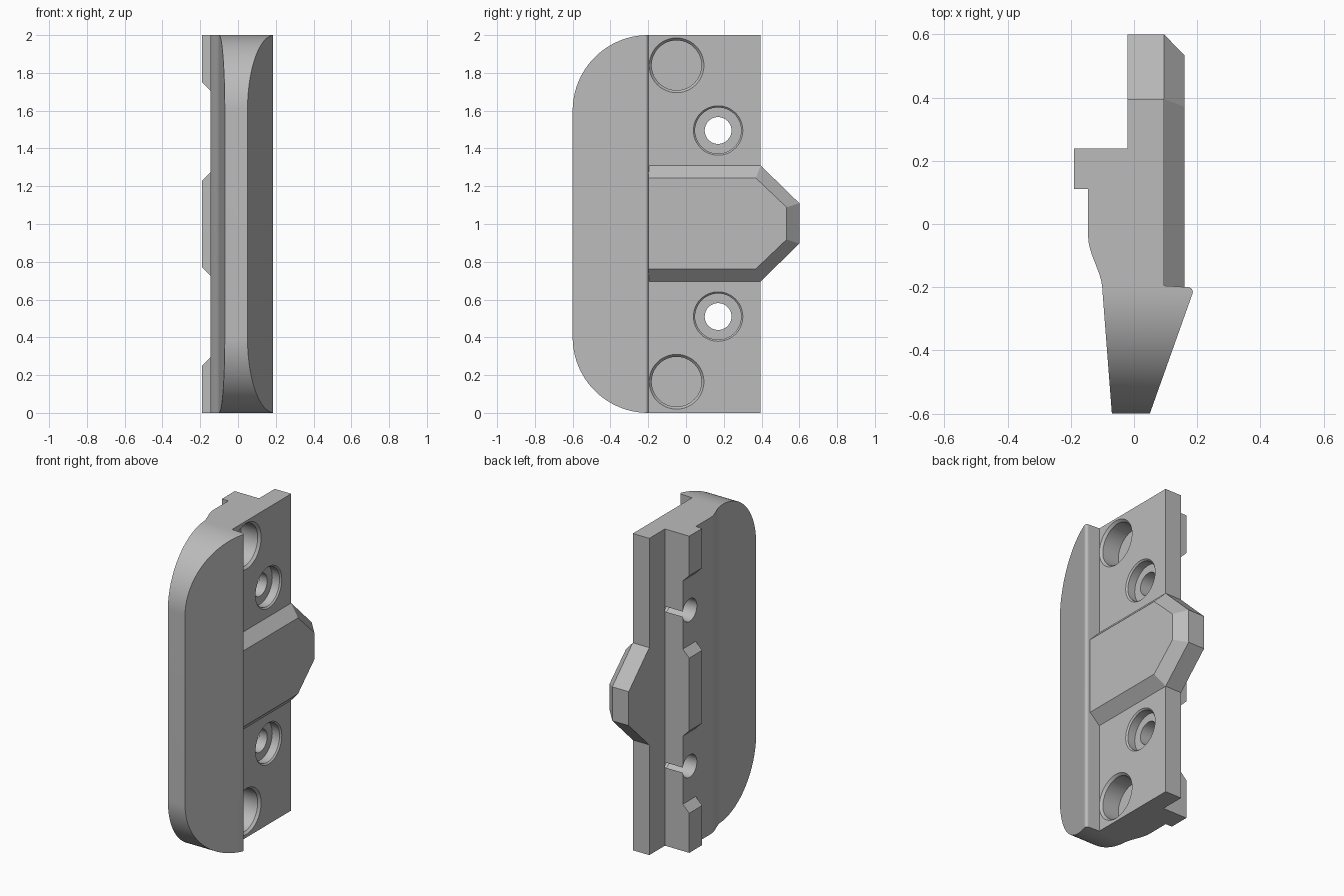
import bpy, bmesh, math
from mathutils import Vector

cube = bpy.data.objects.get("Cube")
if cube:
    bpy.data.objects.remove(cube, do_unlink=True)

grey = bpy.data.materials.new("plain grey")
grey.use_nodes = True
COLOUR = (0.5, 0.5, 0.5, 1)
grey.diffuse_color = COLOUR
grey.node_tree.nodes["Principled BSDF"].inputs["Base Color"].default_value = COLOUR


def loft(name, loops):
    """Closed solid through matching loops of points."""
    bm = bmesh.new()
    rings = [[bm.verts.new(p) for p in loop] for loop in loops]
    for a, b in zip(rings, rings[1:]):
        for i in range(len(a)):
            j = (i + 1) % len(a)
            bm.faces.new((a[i], a[j], b[j], b[i]))
    bm.faces.new(rings[0])
    bm.faces.new(rings[-1])
    bmesh.ops.recalc_face_normals(bm, faces=bm.faces)
    mesh = bpy.data.meshes.new(name)
    bm.to_mesh(mesh)
    bm.free()
    mesh.materials.append(grey)
    obj = bpy.data.objects.new(name, mesh)
    bpy.context.collection.objects.link(obj)
    return obj


def combine(target, tool, operation):
    """Apply a boolean and discard the tool."""
    mod = target.modifiers.new(operation, 'BOOLEAN')
    mod.object, mod.operation, mod.solver = tool, operation, 'EXACT'
    bpy.context.view_layer.objects.active = target
    bpy.ops.object.modifier_apply(modifier=mod.name)
    bpy.data.objects.remove(tool, do_unlink=True)


def arc(cx, cy, r, start, end, steps):
    angles = [math.radians(start + (end - start) * i / steps) for i in range(steps + 1)]
    return [(cx + r * math.cos(a), cy + r * math.sin(a)) for a in angles]


def bore(y, z, steps):
    """Stepped round cutter along x, from (x, radius) steps."""
    return loft("bore", [[(x, y + c, z + s) for c, s in arc(0, 0, r, 0, 352.5, 47)]
                         for x, r in steps])


# Body: plan section with tapered blade, rounded lip and a soft step on the back
soft_step = []
for i in range(13):
    t = i / 12
    soft_step.append((-0.145 + 0.045 * t * t * (3 - 2 * t), -0.04 - 0.17 * t))
section = [(-0.02, 0.395), (-0.02, 0.239), (-0.145, 0.239)] + soft_step
section += [(-0.07, -0.6), (0.05, -0.6)]
section += arc(0.171, -0.215, 0.015, -20, 85, 8)
section += [(0.095, -0.195), (0.095, 0.395)]
body = loft("latch_plate", [[(x, y, z) for x, y in section] for z in (0, 2)])

# Large rounded corners of the blade
outline = [(0.5, 0), (0.5, 2)] + arc(-0.2, 1.6, 0.4, 90, 180, 32) + arc(-0.2, 0.4, 0.4, 180, 270, 32)
combine(body, loft("outline", [[(x, y, z) for y, z in outline] for x in (-0.5, 0.5)]), 'INTERSECT')

# Central pointed boss with bevelled rim
def boss_loop(x, half, shoulder, tip, tip_half):
    pts = [(-0.205, half), (shoulder, half), (tip, tip_half)]
    pts += [(y, -z) for y, z in reversed(pts)]
    return [(x, y, 1.003 + z) for y, z in pts]

wide = (0.307, 0.395, 0.6, 0.107)
combine(body, loft("boss", [boss_loop(-0.02, *wide), boss_loop(0.095, *wide),
                            boss_loop(0.16, 0.24, 0.37, 0.533, 0.085)]), 'UNION')

# Three raised pads on the back rail, with sloped ends
for low, high, slope_low, slope_high in ((0, 0.25, 0, 1), (0.77, 1.23, 1, 1), (1.75, 2, 1, 0)):
    s = 0.045
    pad = [(-0.19, low), (-0.19, high), (-0.145, high + s * slope_high), (-0.12, high + s * slope_high),
           (-0.12, low - s * slope_low), (-0.145, low - s * slope_low)]
    combine(body, loft("pad", [[(x, y, z) for x, z in pad] for y in (0.11, 0.239)]), 'UNION')

# Blind round pockets and counterbored screw holes
for z in (0.165, 1.84):
    combine(body, bore(-0.05, z, [(0.1, 0.145), (0.095, 0.145), (0.08, 0.132), (-0.035, 0.132)]), 'DIFFERENCE')
for z in (0.51, 1.495):
    combine(body, bore(0.17, z, [(0.12, 0.131), (0.095, 0.131), (0.086, 0.122), (0.035, 0.122),
                                 (0.035, 0.071), (-0.3, 0.071)]), 'DIFFERENCE')

bpy.ops.object.select_all(action='DESELECT')
body.select_set(True)
bpy.context.view_layer.objects.active = body
bpy.ops.object.shade_smooth_by_angle(angle=math.radians(20))
